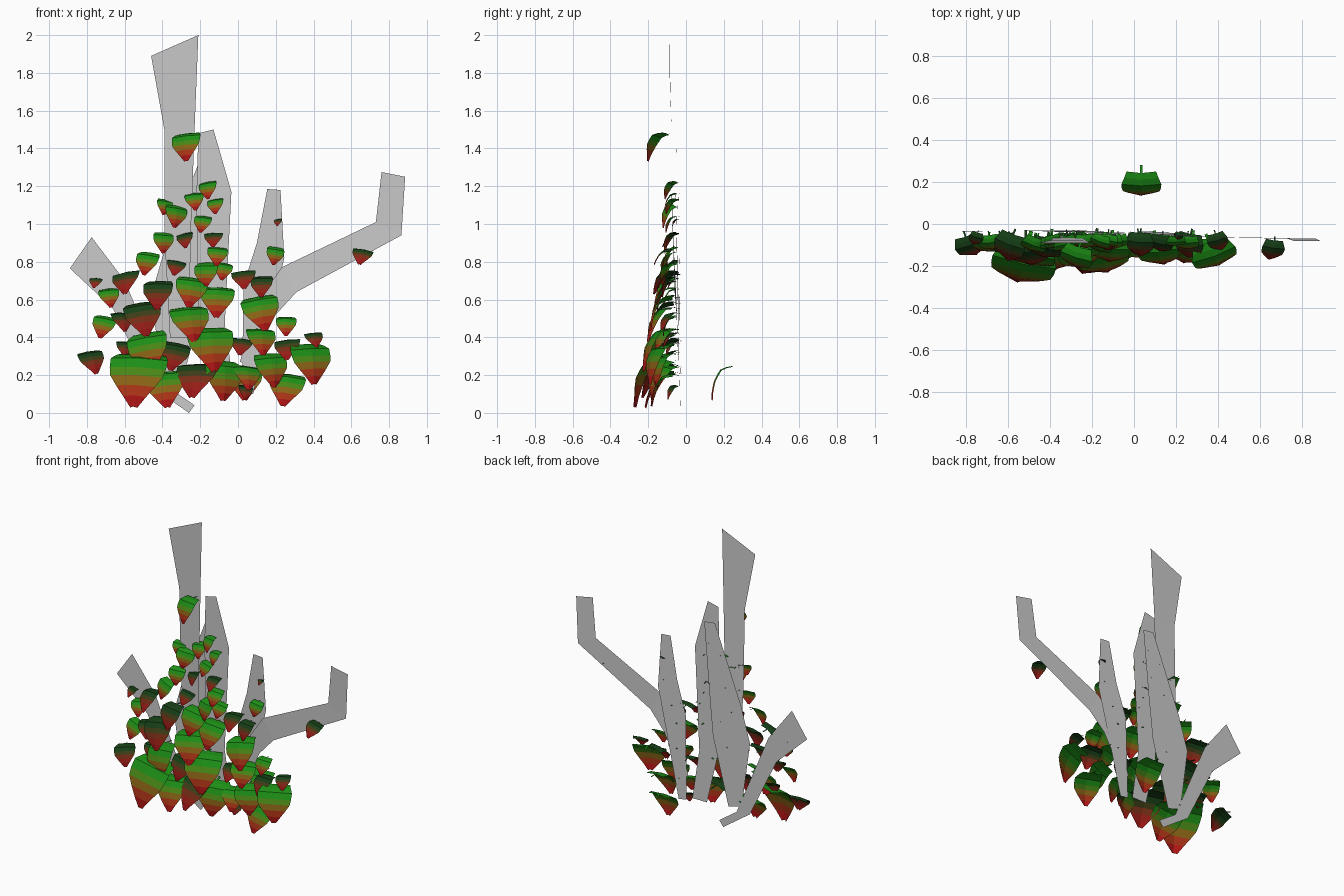
import bpy, random
from mathutils import Matrix, Vector

random.seed(4)


def add_mesh(name, verts, faces, mats=(), indices=None):
    me = bpy.data.meshes.new(name)
    me.from_pydata(verts, [], faces)
    for m in mats:
        me.materials.append(m)
    if indices:
        me.polygons.foreach_set("material_index", indices)
    ob = bpy.data.objects.new(name, me)
    bpy.context.collection.objects.link(ob)
    return ob


# Flat stems: each rung is (left x, left z, right x, right z), from the top down
def stem(name, y_top, y_low, rungs):
    n = len(rungs)
    verts = []
    for i, (x1, z1, x2, z2) in enumerate(rungs):
        y = y_top + (y_low - y_top) * i / (n - 1)
        verts += [(x1, y, z1), (x2, y, z2)]
    faces = [(2 * i, 2 * i + 2, 2 * i + 3, 2 * i + 1) for i in range(n - 1)]
    add_mesh(name, verts, faces)


stem("tall_stem", -.09, -.05, [(-.46, 1.89, -.21, 2), (-.39, 1.5, -.23, 1.5),
                               (-.39, .95, -.25, .95), (-.36, .4, -.26, .4)])
stem("middle_stem", -.05, -.04, [(-.21, 1.48, -.13, 1.5), (-.22, 1.15, -.035, 1.17),
                                 (-.21, .47, -.07, .47), (-.13, .13, -.02, .13)])
stem("wide_stem", -.04, -.03, [(-.19, 1.37, -.11, 1.36), (-.39, .86, -.15, .9),
                               (-.46, .62, -.18, .6), (-.4, .18, -.3, .15)])
stem("short_stem", -.055, -.035, [(.155, 1.185, .225, 1.18), (.1, .9, .245, .82),
                                  (.03, .68, .17, .5), (.02, .11, .08, .1)])
stem("right_stem", -.08, -.04, [(.76, 1.275, .885, 1.25), (.73, 1.01, .865, .94),
                                (.23, .77, .31, .64), (.1, .58, .2, .52), (.01, .27, .06, .25)])
stem("left_stem", -.035, -.03, [(-.89, .765, -.775, .93), (-.66, .55, -.6, .7),
                                (-.46, .14, -.36, .13), (-.26, 0, -.23, .04)])

# Leaf rows for unit width: half width, depth, height
ROWS = [(.37, -.2, .46), (.43, -.36, .43), (.5, -.52, .36), (.49, -.62, .2), (.46, -.69, .06),
        (.34, -.73, -.11), (.2, -.76, -.29), (.06, -.77, -.48)]
BANDS = len(ROWS) - 1
FADE = [0, 0, 0, .12, .55, .9, 1]  # share of the tip colour per band


# Leaf colours fade from a green base to a red tip
def palette(name, top, tip):
    mats = []
    for i, t in enumerate(FADE):
        m = bpy.data.materials.new(f"{name}_{i}")
        m.diffuse_color = (*Vector(top).lerp(Vector(tip), t), 1)
        mats.append(m)
    return mats


bright = palette("bright_leaf", (.012, .27, .008), (.45, .008, .008))
dark = palette("dark_leaf", (.008, .05, .008), (.33, .008, .008))


def leaf(name, mats, x, z, w, root=-.035, free=True):
    verts, faces, idx = [], [], []
    for h, y, zz in ROWS:
        verts += [(-h, y + .04, zz - .02), (0, y, zz), (h, y + .04, zz - .02)]
    for i in range(BANDS):
        for k in (0, 1):
            a = 3 * i + k
            faces.append((a, a + 3, a + 4, a + 1))
            idx.append(i)
    # stalk
    n = len(verts)
    verts += [(-.03, 0, .44), (-.03, -.2, .46), (.03, -.2, .46), (.03, 0, .44)]
    faces.append((n, n + 1, n + 2, n + 3))
    idx.append(0)
    ob = add_mesh(name, verts, faces, mats, idx)
    roll, yaw = random.uniform(-.2, .2), random.uniform(-.4, .4)
    pitch = random.uniform(-.15, .15) if mats is bright else random.uniform(-.35, 0)
    if not free:
        roll = yaw = pitch = 0
    pivot = Vector((0, -.6, 0))
    turn = Matrix.Rotation(yaw, 4, 'Z') @ Matrix.Rotation(roll, 4, 'Y') @ Matrix.Rotation(pitch, 4, 'X')
    ob.data.transform(Matrix.Translation((x, root, z)) @ Matrix.Scale(w, 4)
                      @ Matrix.Translation(pivot) @ turn @ Matrix.Translation(-pivot))


# x, z, width of each leaf
BRIGHT = [(-.275, 1.41, .16), (-.16, 1.18, .1), (-.39, 1.09, .085), (-.23, 1.12, .1),
          (-.12, 1.095, .09), (-.33, 1.04, .12), (-.19, 1, .095), (-.395, .9, .11),
          (-.485, .79, .125), (-.11, .83, .11), (-.17, .73, .13), (-.08, .75, .1),
          (.195, .83, .095), (-.25, .64, .17), (-.11, .59, .18), (-.25, .475, .21),
          (.125, .53, .2), (.255, .46, .11), (-.715, .455, .125), (-.68, .61, .11),
          (-.14, .34, .25), (.125, .38, .16), (-.475, .32, .22), (-.535, .18, .31),
          (-.385, .13, .22), (-.075, .17, .21), (.05, .19, .15), (.18, .225, .18),
          (.39, .26, .22), (.255, .125, .19)]
DARK = [(.21, 1.01, .045), (.655, .83, .11), (-.28, .915, .09), (-.13, .92, .1),
        (-.33, .77, .1), (-.595, .695, .155), (-.755, .69, .07), (-.425, .625, .16),
        (-.5, .5, .2), (-.61, .485, .12), (.03, .71, .13), (.125, .67, .12),
        (.015, .355, .12), (.26, .34, .14), (.405, .39, .1), (-.77, .27, .14),
        (-.34, .3, .16), (-.6, .34, .09), (-.225, .18, .23), (.04, .11, .08)]

for x, z, w in BRIGHT:
    leaf("bright_leaf", bright, x, z, w, -.08 if z > 1.3 else -.035)
for x, z, w in DARK:
    leaf("dark_leaf", dark, x, z, w, -.07 if x > .6 else -.035)
leaf("back_leaf", bright, .035, .16, .19, .28, False)
